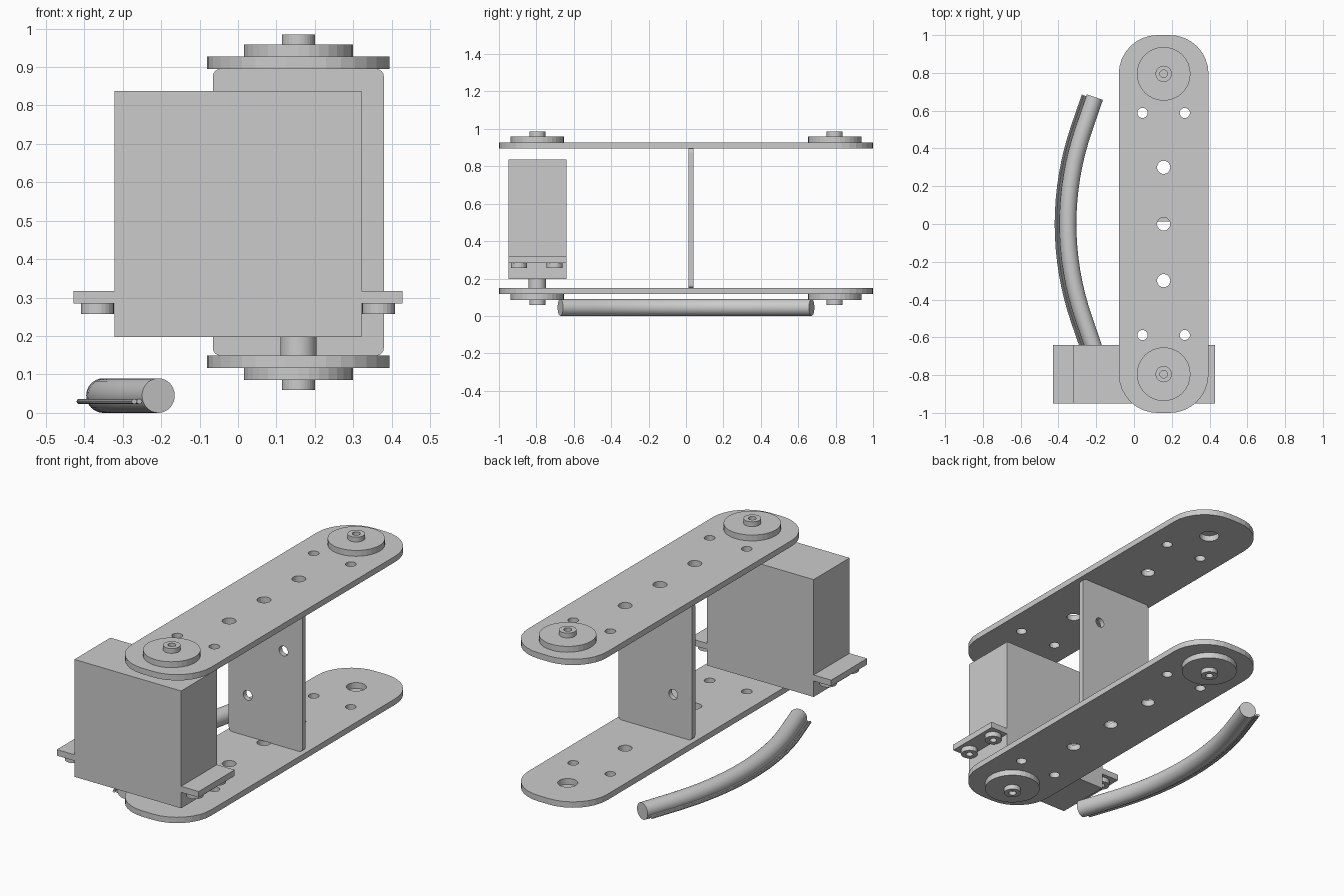
import bpy, bmesh
from math import sin, cos, pi, radians
from mathutils import Matrix

if "Cube" in bpy.data.objects:
    bpy.data.objects.remove(bpy.data.objects["Cube"])

CX = 0.157          # centre line of the bracket
END = 0.795         # distance of the pivots from the middle


def link(name, bm, smooth=False):
    bmesh.ops.recalc_face_normals(bm, faces=bm.faces)
    me = bpy.data.meshes.new(name)
    bm.to_mesh(me)
    bm.free()
    ob = bpy.data.objects.new(name, me)
    bpy.context.collection.objects.link(ob)
    if smooth:
        bpy.context.view_layer.objects.active = ob
        ob.select_set(True)
        bpy.ops.object.shade_smooth_by_angle(angle=radians(35))
        ob.select_set(False)
    return ob


def box(name, x0, x1, y0, y1, z0, z1):
    bm = bmesh.new()
    bmesh.ops.create_cube(bm, size=1, matrix=Matrix.LocRotScale(
        ((x0 + x1) / 2, (y0 + y1) / 2, (z0 + z1) / 2), None, (x1 - x0, y1 - y0, z1 - z0)))
    return link(name, bm)


def lathe(name, profile, loc, flip=1, steps=32, smooth=False):
    bm = bmesh.new()
    vs = [bm.verts.new((r, 0, z * flip)) for r, z in profile]
    es = [bm.edges.new(p) for p in zip(vs, vs[1:])]
    bmesh.ops.spin(bm, geom=vs + es, cent=(0, 0, 0), axis=(0, 0, 1), angle=2 * pi, steps=steps)
    bmesh.ops.remove_doubles(bm, verts=bm.verts, dist=1e-5)
    bmesh.ops.translate(bm, verts=bm.verts, vec=loc)
    return link(name, bm, smooth)


def plate(name, w, h, r, segs, thick, holes, matrix):
    """Rounded rectangle with round holes, filled and extruded."""
    outline = []
    for i, (sx, sy) in enumerate([(1, 1), (-1, 1), (-1, -1), (1, -1)]):
        for k in range(segs + 1):
            a = pi / 2 * (i + k / segs)
            outline.append((sx * (w / 2 - r) + r * cos(a), sy * (h / 2 - r) + r * sin(a)))
    loops = [outline]
    for hx, hy, hr in holes:
        loops.append([(hx + hr * cos(2 * pi * k / 24), hy + hr * sin(2 * pi * k / 24)) for k in range(24)])
    cu = bpy.data.curves.new(name, 'CURVE')
    cu.dimensions = '2D'
    cu.fill_mode = 'BOTH'
    cu.extrude = thick / 2
    for pts in loops:
        sp = cu.splines.new('POLY')
        sp.points.add(len(pts) - 1)
        for p, (x, y) in zip(sp.points, pts):
            p.co = (x, y, 0, 1)
        sp.use_cyclic_u = True
        sp.use_smooth = False
    tmp = bpy.data.objects.new(name + "_outline", cu)
    me = tmp.to_mesh()
    bm = bmesh.new()
    bm.from_mesh(me)
    tmp.to_mesh_clear()
    bpy.data.objects.remove(tmp)
    bmesh.ops.remove_doubles(bm, verts=bm.verts, dist=1e-5)
    bm.transform(matrix)
    return link(name, bm)


def rod(name, path, radius, sides):
    """Capped round rod along (x, y, heading) stations at a fixed height."""
    bm = bmesh.new()
    rings = []
    for x, y, z, t in path:
        rings.append([bm.verts.new((x + radius * cos(a) * cos(t), y - radius * cos(a) * sin(t),
                                    z + radius * sin(a)))
                      for a in (2 * pi * k / sides for k in range(sides))])
    for p, q in zip(rings, rings[1:]):
        for k in range(sides):
            n = (k + 1) % sides
            bm.faces.new((p[k], p[n], q[n], q[k]))
    bm.faces.new(rings[0])
    bm.faces.new(rings[-1])
    return link(name, bm, True)


# Upper and lower arm plates
holes = [(0, y, 0.035) for y in (-0.3, 0, 0.3)]
holes += [(x, y, 0.027) for x in (-0.112, 0.112) for y in (-0.588, 0.588)]
holes += [(0, y, 0.05) for y in (-END, END)]
for name, z in (("upper_plate", 0.911), ("lower_plate", 0.133)):
    plate(name, 0.475, 2.0, 0.205, 8, 0.032, holes, Matrix.Translation((CX, 0, z)))

# Cross web between the plates
plate("cross_web", 0.445, 0.746, 0.02, 4, 0.027,
      [(-0.108, -0.15, 0.027), (0.108, 0.15, 0.027)],
      Matrix.Translation((CX, 0.027, 0.522)) @ Matrix.Rotation(pi / 2, 4, 'X'))

# Pivot discs with screw bosses on the outer faces
horn = [(0, 0), (0.142, 0), (0.142, 0.032), (0.043, 0.032), (0.043, 0.058),
        (0.02, 0.058), (0.02, 0.036), (0, 0.036)]
for side, y in (("front", -END), ("rear", END)):
    lathe(f"upper_{side}_disc", horn, (CX, y, 0.927), 1)
    lathe(f"lower_{side}_disc", horn, (CX, y, 0.117), -1)

# Motor body, mounting tabs, grommets and output shaft
box("motor_body", -0.322, 0.322, -0.95, -0.64, 0.197, 0.837)
grommet = [(0.018, 0), (0.043, 0), (0.043, 0.027), (0.018, 0.027), (0.018, 0)]
for side, s in (("left", -1), ("right", 1)):
    x0, x1 = sorted((s * 0.322, s * 0.428))
    box(f"{side}_tab", x0, x1, -0.95, -0.64, 0.284, 0.317)
    for i, y in enumerate((-0.893, -0.702)):
        lathe(f"{side}_grommet_{i + 1}", grommet, (s * 0.366, y, 0.284), -1, 24)
lathe("output_shaft", [(0, 0), (0.047, 0), (0.047, 0.08), (0, 0.08)], (CX, -END, 0.117), 1, 32, True)

# Bent tube with two thin wires along its outer side
BEND, R, STRAIGHT = radians(19), 1.535, 0.182


def bent_path(offset, z, straight):
    angles = [BEND * (k / 8 - 1) for k in range(17)]
    pts = [(-0.35 + R * (1 - cos(t)) + offset * cos(t), (R - offset) * sin(t), z, t) for t in angles]
    tail = []
    for s, (x, y, _, t) in ((-1, pts[0]), (1, pts[-1])):
        tail.append((x + straight * sin(BEND), y + s * straight * cos(BEND), z, t))
    return [tail[0]] + pts + [tail[1]]


rod("bent_tube", bent_path(0, 0.045, STRAIGHT), 0.045, 32)
for i, off in enumerate((-0.049, -0.063)):
    rod(f"side_wire_{i + 1}", bent_path(off, 0.03, STRAIGHT - 0.01), 0.007, 10)
